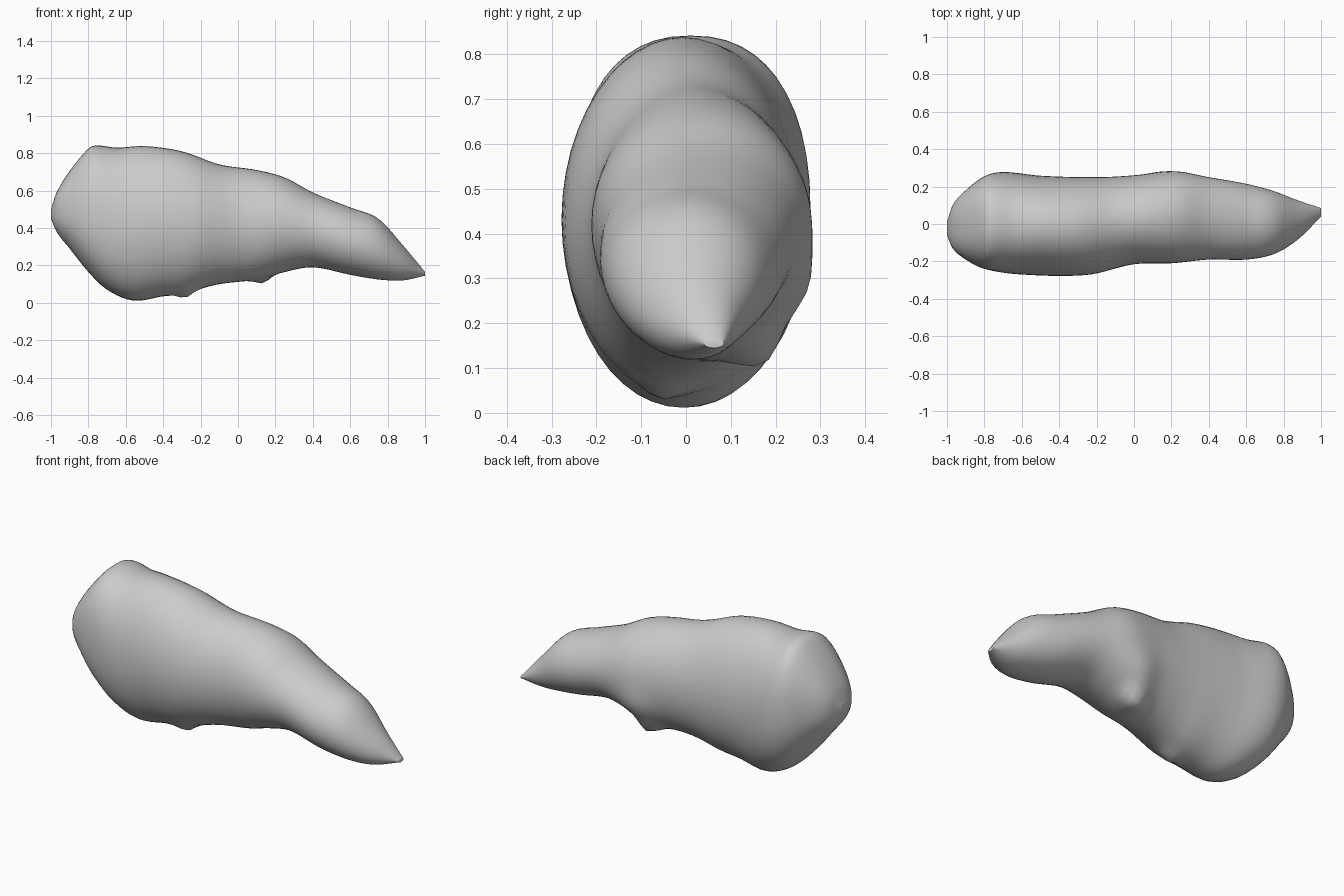
import bpy
import bmesh
import math
from mathutils import Vector

default = bpy.data.objects.get("Cube")
if default:
    bpy.data.objects.remove(default, do_unlink=True)

RINGS, SIDES = 80, 48

# Outline profiles along the length, as (x, value) points
top_edge = [(-1, .5), (-.97, .59), (-.9, .705), (-.8, .825), (-.76, .842), (-.65, .83),
            (-.5, .838), (-.3, .81), (-.1, .74), (.1, .71), (.25, .67), (.4, .59),
            (.6, .51), (.75, .45), (.88, .31), (1, .165)]
bottom_edge = [(-1, .45), (-.97, .38), (-.9, .29), (-.8, .165), (-.7, .07), (-.56, .012),
               (-.4, .035), (-.28, .05), (-.2, .075), (-.1, .1), (.1, .125), (.25, .165),
               (.4, .19), (.6, .15), (.75, .125), (.88, .12), (1, .145)]
front_edge = [(-1, -.06), (-.97, -.13), (-.9, -.19), (-.8, -.24), (-.6, -.27), (-.25, -.272),
              (0, -.215), (.2, -.21), (.4, -.19), (.6, -.19), (.75, -.16), (.88, -.08), (1, .04)]
back_edge = [(-1, .01), (-.97, .1), (-.9, .18), (-.8, .255), (-.7, .278), (-.5, .258),
             (-.2, .25), (0, .26), (.23, .28), (.4, .25), (.6, .215), (.75, .175),
             (.88, .125), (1, .085)]


def slope(points, i):
    a, b = points[max(i - 1, 0)], points[min(i + 1, len(points) - 1)]
    return (b[1] - a[1]) / (b[0] - a[0])


def sample(points, x):
    """Smooth curve through the profile points."""
    i = 0
    while i < len(points) - 2 and x > points[i + 1][0]:
        i += 1
    (x0, v0), (x1, v1) = points[i], points[i + 1]
    h = x1 - x0
    t = (x - x0) / h
    m0, m1 = slope(points, i) * h, slope(points, i + 1) * h
    blend = t * t * (3 - 2 * t)
    return (v0 + (v1 - v0) * blend
            + m0 * t * (1 - t) ** 2 - m1 * t * t * (1 - t))


def rounded(value, power):
    return math.copysign(abs(value) ** power, value)


def section(x):
    """One oval ring, slightly squarer at the blunt end."""
    top, bottom = sample(top_edge, x), sample(bottom_edge, x)
    front, back = sample(front_edge, x), sample(back_edge, x)
    power = 1 - .15 * max(0, min(1, (-.5 - x) / .3))
    for k in range(SIDES):
        angle = math.tau * k / SIDES
        yield Vector((x,
                      (front + back) / 2 + (back - front) / 2 * rounded(math.cos(angle), power),
                      (top + bottom) / 2 + (top - bottom) / 2 * rounded(math.sin(angle), power)))


# Small lumps on the underside and rear flank: centre, push, radius
lumps = [
    (Vector((-.28, -.06, .05)), Vector((0, 0, -.028)), .05),
    (Vector((.12, .14, .16)), Vector((.01, .03, -.05)), .07),
    (Vector((.15, .24, .27)), Vector((0, .025, -.01)), .1),
]

# Body lofted from oval rings, closed at both ends
bm = bmesh.new()
rings = []
for r in range(RINGS + 1):
    x = -math.cos(math.pi * r / RINGS)
    rings.append([bm.verts.new(p) for p in section(x)])
for ring, following in zip(rings, rings[1:]):
    for k in range(SIDES):
        n = (k + 1) % SIDES
        bm.faces.new((ring[k], ring[n], following[n], following[k]))
bm.faces.new(rings[0])
bm.faces.new(rings[-1])
for vert in bm.verts:
    offset = Vector()
    for centre, push, radius in lumps:
        offset += push * math.exp(-((vert.co - centre).length / radius) ** 2)
    vert.co += offset
    vert.co.z = max(vert.co.z, 0)
bmesh.ops.recalc_face_normals(bm, faces=bm.faces)

mesh = bpy.data.meshes.new("tapered_body")
bm.to_mesh(mesh)
bm.free()
body = bpy.data.objects.new("tapered_body", mesh)
bpy.context.collection.objects.link(body)

# Plain grey surface
grey = bpy.data.materials.new("plain_grey")
grey.use_nodes = True
colour = (.6, .6, .6, 1)
grey.diffuse_color = colour
grey.node_tree.nodes["Principled BSDF"].inputs["Base Color"].default_value = colour
mesh.materials.append(grey)

bpy.context.view_layer.objects.active = body
body.select_set(True)
bpy.ops.object.shade_smooth_by_angle(angle=math.radians(50))
